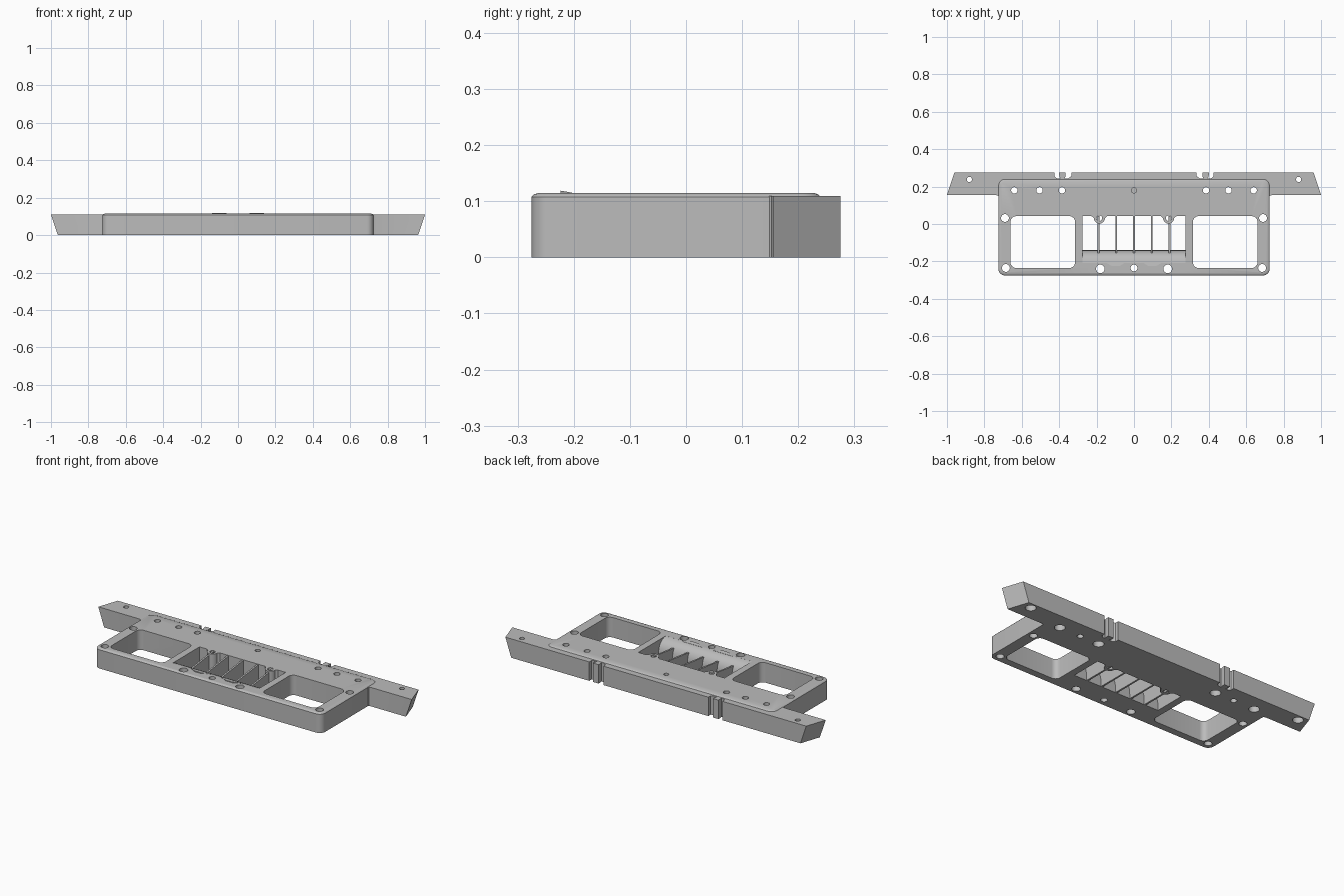
import bpy, bmesh, math
from mathutils import Vector

if "Cube" in bpy.data.objects:
    bpy.data.objects.remove(bpy.data.objects["Cube"], do_unlink=True)

TOP, WING_TOP = 0.115, 0.109
grey = bpy.data.materials.new("light grey metal")
grey.use_nodes = True
COLOUR = (0.5, 0.5, 0.5, 1)
grey.diffuse_color = COLOUR
grey.node_tree.nodes["Principled BSDF"].inputs["Base Color"].default_value = COLOUR


def loft(name, rings):
    """Solid through a stack of equal-length point rings."""
    bm = bmesh.new()
    loops = [[bm.verts.new(p) for p in ring] for ring in rings]
    bm.faces.new(loops[0])
    bm.faces.new(loops[-1])
    n = len(loops[0])
    for a, b in zip(loops, loops[1:]):
        for i in range(n):
            j = (i + 1) % n
            bm.faces.new((a[i], a[j], b[j], b[i]))
    bmesh.ops.recalc_face_normals(bm, faces=bm.faces)
    mesh = bpy.data.meshes.new(name)
    bm.to_mesh(mesh)
    bm.free()
    mesh.materials.append(grey)
    ob = bpy.data.objects.new(name, mesh)
    bpy.context.collection.objects.link(ob)
    return ob


def prism(name, plan, z0, z1):
    return loft(name, [[(x, y, z) for x, y in plan] for z in (z0, z1)])


def rounded(x0, x1, y0, y1, r, steps=6):
    pts = []
    corners = [(x1 - r, y1 - r), (x0 + r, y1 - r), (x0 + r, y0 + r), (x1 - r, y0 + r)]
    for k, (cx, cy) in enumerate(corners):
        for i in range(steps + 1):
            a = (k + i / steps) * math.pi / 2
            pts.append((cx + r * math.cos(a), cy + r * math.sin(a)))
    return pts


def hole(x, y, levels, sides=24):
    """Round cutter with a radius at each height."""
    angles = [2 * math.pi * i / sides for i in range(sides)]
    return loft("hole_cutter", [[(x + r * math.cos(a), y + r * math.sin(a), z)
                                 for a in angles] for z, r in levels])


def apply_boolean(target, tool, operation):
    mod = target.modifiers.new("cut", 'BOOLEAN')
    mod.operation, mod.object, mod.solver = operation, tool, 'EXACT'
    bpy.context.view_layer.objects.active = target
    bpy.ops.object.modifier_apply(modifier=mod.name)
    bpy.data.objects.remove(tool, do_unlink=True)


# Main frame with a softened top edge
def inset_ring(d, z):
    return [(x, y, z) for x, y in rounded(-0.725 + d, 0.725 - d, -0.275 + d, 0.24 - d, 0.035 - d)]


frame = loft("main_frame", [inset_ring(0, 0), inset_ring(0, 0.108), inset_ring(0.004, 0.112),
                            inset_ring(0.012, TOP)])

# Rear crossbar with ends slanted in plan and in height
def bar_ring(z, d):
    return [(-1 + d, 0.155, z), (-0.74, 0.155, z), (-0.728, 0.152, z), (-0.72, 0.143, z),
            (0.72, 0.143, z), (0.728, 0.152, z), (0.74, 0.155, z), (1 - d, 0.155, z),
            (0.96 - d, 0.275, z), (-0.96 + d, 0.275, z)]


apply_boolean(frame, loft("rear_bar", [bar_ring(0, 0.037), bar_ring(WING_TOP, 0)]), 'UNION')

# Side windows
for s in (-1, 1):
    x0, x1 = sorted((s * 0.315, s * 0.66))
    apply_boolean(frame, prism("window_cutter", rounded(x0, x1, -0.235, 0.042, 0.03), -0.1, 0.3),
                  'DIFFERENCE')

# Central vent opening, its rear wall wrapping two screw bosses
plan = [(-0.275, -0.208), (0.275, -0.208), (0.275, 0.042)]
for cx in (0.185, -0.185):
    plan.append((cx + 0.042, 0.042))
    for i in range(9):
        a = -math.pi * i / 8
        plan.append((cx + 0.03 * math.cos(a), 0.032 + 0.03 * math.sin(a)))
    plan.append((cx - 0.042, 0.042))
plan.append((-0.275, 0.042))
apply_boolean(frame, prism("vent_cutter", plan, -0.1, 0.3), 'DIFFERENCE')

# Screw holes: x, y, radius, counterbore radius from below
LOW, HIGH, BORE = -0.05, 0.2, 0.045
for x, y, r, wide in [(0.69, 0.032, 0.021, 0), (0.685, -0.235, 0.021, 0), (0.64, 0.18, 0.017, 0.028),
                      (0.505, 0.18, 0.017, 0), (0.385, 0.18, 0.017, 0.028), (0.88, 0.238, 0.014, 0.028),
                      (0.185, 0.031, 0.015, 0), (0.18, -0.24, 0.023, 0), (0, -0.235, 0.018, 0)]:
    for s in ((-1, 1) if x else (1,)):
        levels = [(LOW, r), (HIGH, r)]
        if wide:
            levels = [(LOW, wide), (BORE, wide), (BORE, r), (HIGH, r)]
        apply_boolean(frame, hole(s * x, y, levels), 'DIFFERENCE')
apply_boolean(frame, hole(0, 0.18, [(0.08, 0.014), (HIGH, 0.014)]), 'DIFFERENCE')

# Paired rear slots leaving a narrow tongue between them
for s in (-1, 1):
    for a, b, c, d in ((0.425, 0.4, 0.396, 0.412), (0.335, 0.365, 0.369, 0.352)):
        slot = [(s * a, 0.3), (s * b, 0.3), (s * b, 0.262), (s * c, 0.244), (s * d, 0.244), (s * a, 0.255)]
        apply_boolean(frame, prism("slot_cutter", slot, -0.1, 0.3), 'DIFFERENCE')


def across(name, profile, x0, x1, taper=0):
    """Extrude a y-z profile along x."""
    return loft(name, [[(x, y, z) for y, z in profile] for x in (x0, x1)])


# Rounded ramp along the front of the vent
ramp_profile = [(-0.21, 0), (-0.14, 0), (-0.141, 0.045), (-0.147, 0.07), (-0.158, 0.09),
                (-0.172, 0.103), (-0.19, 0.112), (-0.21, TOP)]
ramp = across("vent_ramp", ramp_profile, -0.276, 0.276)

# Thin sloping vent fins
fin_profile = [(0.044, 0), (-0.145, 0), (-0.168, 0.07), (-0.162, 0.094), (0.044, 0.03)]
fin_profile = [(0.044, 0), (-0.145, 0), (-0.165, 0.06), (-0.155, 0.088), (0.044, 0.112)]
fins = [across("vent_fin", fin_profile, i * 0.095 - 0.005, i * 0.095 + 0.005) for i in range(-2, 3)]

# Two low scalloped lips in front of the vent
lips = []
for s in (-1, 1):
    lip_plan = [(0.035, -0.202, 0), (0.055, -0.21, 0.001), (0.075, -0.224, 0.004),
                (0.12, -0.224, 0.004), (0.14, -0.212, 0.002), (0.16, -0.202, 0)]
    lips.append(loft("front_lip", [[(s * x, y, TOP - 0.004) for x, y, h in lip_plan],
                                   [(s * x, y, TOP + h) for x, y, h in lip_plan]]))

bpy.ops.object.select_all(action='DESELECT')
for ob in [frame, ramp] + fins + lips:
    ob.select_set(True)
bpy.context.view_layer.objects.active = frame
bpy.ops.object.shade_smooth_by_angle(angle=math.radians(30))
